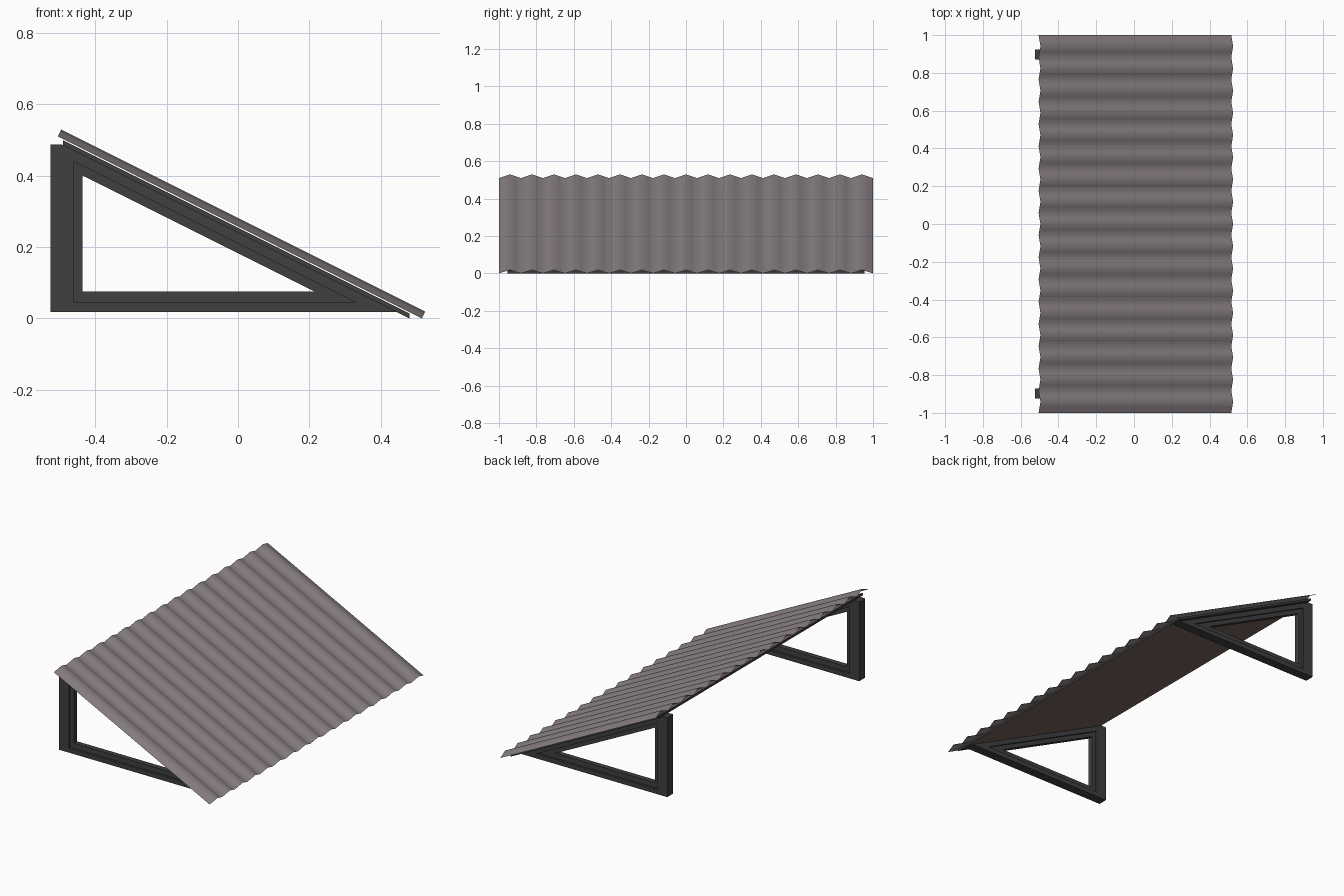
import bpy
import math

old = bpy.data.objects.get("Cube")
if old:
    bpy.data.objects.remove(old, do_unlink=True)


def material(name, r, g, b):
    m = bpy.data.materials.new(name)
    m.use_nodes = True
    m.diffuse_color = (r, g, b, 1)
    m.node_tree.nodes["Principled BSDF"].inputs["Base Color"].default_value = (r, g, b, 1)
    return m


sheet_grey = material("sheet grey", 0.245, 0.21, 0.225)
frame_dark = material("frame dark grey", 0.05, 0.05, 0.05)
board_brown = material("board brown", 0.175, 0.12, 0.102)


def add_mesh(name, verts, faces, mat):
    mesh = bpy.data.meshes.new(name)
    mesh.from_pydata(verts, [], faces)
    mesh.materials.append(mat)
    obj = bpy.data.objects.new(name, mesh)
    bpy.context.collection.objects.link(obj)
    return obj


def prism(name, outline, y0, y1, mat):
    """Solid with an (x, z) outline, running from y0 to y1."""
    n = len(outline)
    verts = [(x, y, z) for y in (y0, y1) for x, z in outline]
    faces = [tuple(range(n)), tuple(reversed(range(n, 2 * n)))]
    faces += [(i, i + n, (i + 1) % n + n, (i + 1) % n) for i in range(n)]
    return add_mesh(name, verts, faces, mat)


def ring(name, outer, inner, y0, y1, mat):
    """Open frame between two matching (x, z) outlines."""
    n = len(outer)
    verts = [(x, y, z) for y in (y0, y1) for loop in (outer, inner) for x, z in loop]
    faces = []
    for i in range(n):
        j = (i + 1) % n
        faces += [(i, j, j + n, i + n),
                  (i + 2 * n, i + 3 * n, j + 3 * n, j + 2 * n),
                  (i, i + 2 * n, j + 2 * n, j),
                  (i + n, j + n, j + 3 * n, i + 3 * n)]
    return add_mesh(name, verts, faces, mat)


# Corrugated roof sheet: a wave along y, swept down the slope
WAVES, STEPS, HEIGHT = 17, 4, 0.0215
slope = math.atan(0.5)
count = WAVES * STEPS
verts, faces = [], []
for i in range(count + 1):
    h = HEIGHT * (1 - math.cos(2 * math.pi * i / STEPS)) / 2
    y = -1 + 2 * i / count
    for x, z in ((-0.505, 0.51), (0.515, 0.0)):
        verts.append((x + h * math.sin(slope), y, z + h * math.cos(slope)))
for i in range(count):
    a = 2 * i
    faces.append((a, a + 1, a + 3, a + 2))
sheet = add_mesh("corrugated_sheet", verts, faces, sheet_grey)
for p in sheet.data.polygons:
    p.use_smooth = True

# Backing board under the sheet: brown faces, dark end edges, dark side rails
strip = [(-0.49, 0.485), (0.48, 0.0), (0.48, 0.014), (-0.49, 0.499)]
board = prism("backing_board", strip, -0.87, 0.87, board_brown)
board.data.materials.append(frame_dark)
for p in board.data.polygons:
    if abs(p.normal.x) > 0.9:
        p.material_index = 1

# Triangular side frames with a recessed inner lip
outer = [(-0.525, 0.018), (0.444, 0.018), (-0.494, 0.487), (-0.525, 0.487)]
step = [(-0.46, 0.045), (0.33, 0.045), (-0.459, 0.4395), (-0.46, 0.44)]
opening = [(-0.435, 0.075), (0.215, 0.075), (-0.434, 0.3995), (-0.435, 0.40)]
for side, label in ((-1, "front"), (1, "back")):
    rail = sorted((side * 0.87, side * 0.955))
    prism(label + "_rail", strip, *rail, frame_dark)
    y0, y1 = sorted((side * 0.87, side * 0.925))
    ring(label + "_frame", outer, step, y0, y1, frame_dark)
    ring(label + "_frame_lip", step, opening, y0 + 0.012, y1 - 0.012, frame_dark)
